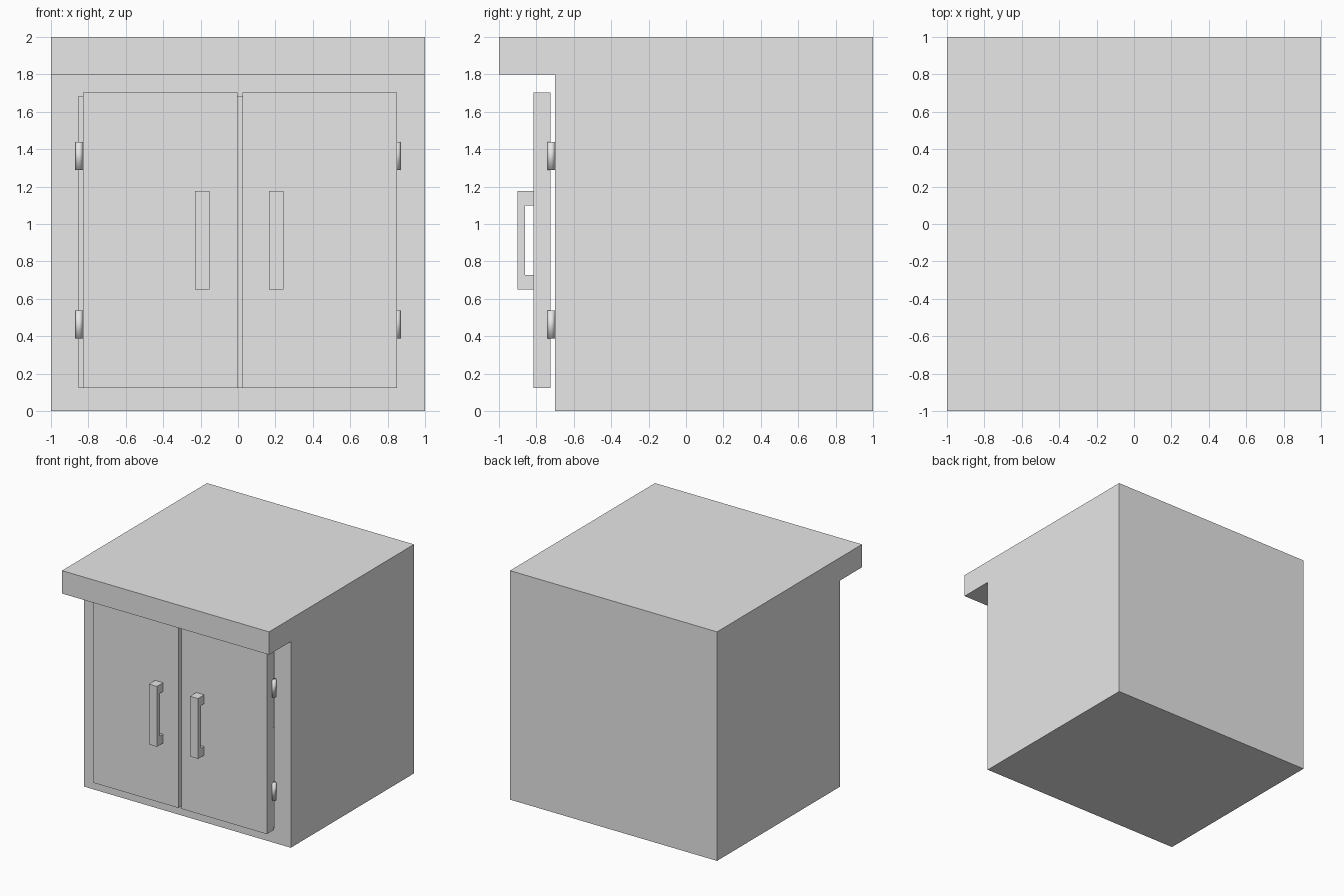
import bpy
import bmesh
from mathutils import Vector

old = bpy.data.objects.get("Cube")
if old:
    bpy.data.objects.remove(old, do_unlink=True)

# Single painted finish
grey = bpy.data.materials.new("light_grey")
grey.use_nodes = True
colour = (0.8, 0.8, 0.8, 1)
grey.diffuse_color = colour
grey.node_tree.nodes["Principled BSDF"].inputs["Base Color"].default_value = colour


def add_object(name, bm):
    bmesh.ops.recalc_face_normals(bm, faces=bm.faces)
    mesh = bpy.data.meshes.new(name)
    bm.to_mesh(mesh)
    bm.free()
    mesh.materials.append(grey)
    obj = bpy.data.objects.new(name, mesh)
    bpy.context.collection.objects.link(obj)
    return obj


def extrude_profile(name, profile, x0, x1):
    """Extrude a (y, z) outline along x."""
    bm = bmesh.new()
    face = bm.faces.new([bm.verts.new((x0, y, z)) for y, z in profile])
    new = bmesh.ops.extrude_face_region(bm, geom=[face])["geom"]
    verts = [v for v in new if isinstance(v, bmesh.types.BMVert)]
    bmesh.ops.translate(bm, verts=verts, vec=Vector((x1 - x0, 0, 0)))
    return add_object(name, bm)


def box(name, x0, x1, y0, y1, z0, z1):
    return extrude_profile(name, [(y0, z0), (y1, z0), (y1, z1), (y0, z1)], x0, x1)


# Cabinet body with overhanging top
FRONT = -0.7
body = extrude_profile("cabinet_body", [
    (1, 0), (1, 2), (-1, 2), (-1, 1.8), (FRONT, 1.8), (FRONT, 0)], -1, 1)

# Hollow interior behind the doors
cutter = box("interior_cutter", -0.853, 0.84, FRONT - 0.1, 0.85, 0.125, 1.683)
cutter.hide_render = True
cut = body.modifiers.new("interior", 'BOOLEAN')
cut.operation = 'DIFFERENCE'
cut.solver = 'EXACT'
cut.object = cutter
bpy.context.view_layer.update()
graph = bpy.context.evaluated_depsgraph_get()
hollow = bpy.data.meshes.new_from_object(body.evaluated_get(graph))
body.modifiers.clear()
body.data = hollow
bpy.data.objects.remove(cutter, do_unlink=True)

# Doors, handles and hinges for each side
DOOR_FRONT, DOOR_BACK = -0.815, -0.725
for side, door_x, handle_x, hinge_x in (
        ("right", -0.83, -0.23, -0.85), ("left", 0.023, 0.167, 0.85)):
    box(side + "_door", door_x, door_x + 0.826, DOOR_FRONT, DOOR_BACK, 0.123, 1.703)

    # C-shaped pull handle
    extrude_profile(side + "_handle", [
        (DOOR_FRONT, 0.65), (-0.9, 0.65), (-0.9, 1.177), (DOOR_FRONT, 1.177),
        (DOOR_FRONT, 1.1), (-0.86, 1.1), (-0.86, 0.727), (DOOR_FRONT, 0.727)],
        handle_x, handle_x + 0.077)

    # Smooth hinge barrels
    for level, z in (("lower", 0.463), ("upper", 1.364)):
        bm = bmesh.new()
        bmesh.ops.create_cone(bm, cap_ends=True, segments=32, radius1=0.02,
                              radius2=0.02, depth=0.15)
        bmesh.ops.translate(bm, verts=bm.verts, vec=Vector((hinge_x, -0.721, z)))
        for face in bm.faces:
            face.smooth = True
        add_object(f"{side}_{level}_hinge", bm)
